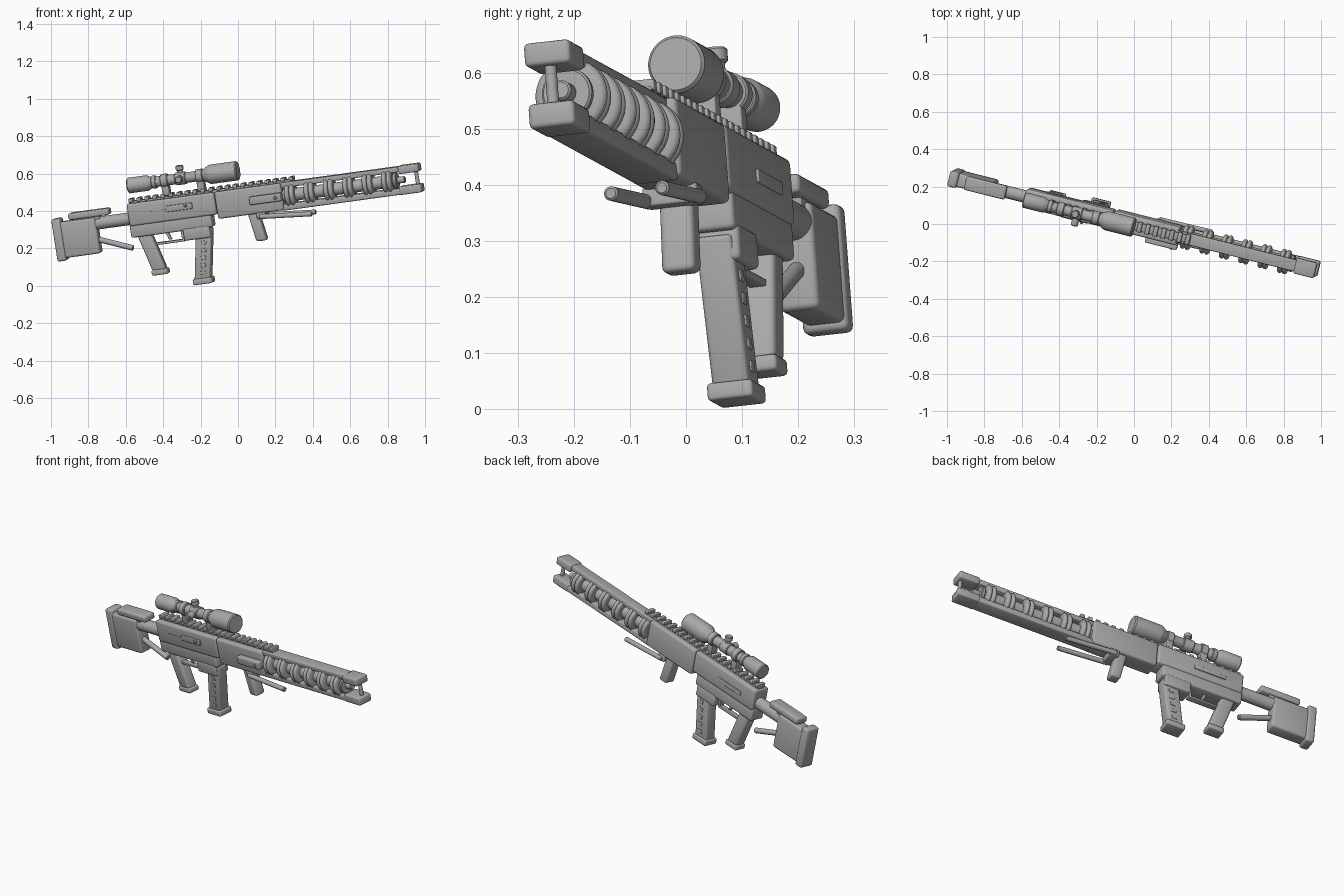
import bpy, bmesh, math
from mathutils import Matrix, Vector

cube = bpy.data.objects.get("Cube")
if cube:
    bpy.data.objects.remove(cube, do_unlink=True)

# The model is laid out along its own axis, then tilted into place
AXIS = Vector((0.9617, -0.2404, 0.1317)).normalized()
UP = Vector((-0.1534, -0.0739, 0.9854))
SIDE = UP.cross(AXIS).normalized()
UP = AXIS.cross(SIDE)
FRAME = Matrix((AXIS, SIDE, UP)).transposed().to_4x4()
FRAME.translation = (0, 0, 0.45)

metal = bpy.data.materials.new("matte_grey")
metal.use_nodes = True
GREY = (0.4, 0.4, 0.4, 1)
metal.diffuse_color = GREY
metal.node_tree.nodes["Principled BSDF"].inputs["Base Color"].default_value = GREY


def finish(name, bm):
    mesh = bpy.data.meshes.new(name)
    bmesh.ops.recalc_face_normals(bm, faces=bm.faces)
    bm.to_mesh(mesh)
    bm.free()
    mesh.transform(FRAME)
    mesh.materials.append(metal)
    mesh.shade_smooth()
    mesh.set_sharp_from_angle(angle=math.radians(35))
    obj = bpy.data.objects.new(name, mesh)
    bpy.context.collection.objects.link(obj)
    return obj


def box(name, x, y, z, bevel=0.008, lean=0.0):
    """Rounded box from x, y, z ranges; lean shifts its bottom along x."""
    bm = bmesh.new()
    bmesh.ops.create_cube(bm, size=1)
    for v in bm.verts:
        bottom = v.co.z < 0
        v.co = [r[0] if c < 0 else r[1] for c, r in zip(v.co, (x, y, z))]
        if bottom:
            v.co.x += lean
    if bevel:
        bmesh.ops.bevel(bm, geom=bm.edges[:], offset=bevel, segments=3,
                        profile=0.5, affect='EDGES')
    return finish(name, bm)


def wide(name, x, width, z, bevel=0.008, lean=0.0):
    return box(name, x, (-width / 2, width / 2), z, bevel, lean)


def lathe(name, profile, start, direction=(1, 0, 0), sides=40):
    """Revolve (distance, radius) points about a line."""
    turn = Vector(direction).to_track_quat('Z', 'Y').to_matrix().to_4x4()
    place = Matrix.Translation(start) @ turn
    bm = bmesh.new()
    rings = []
    for d, r in profile:
        rings.append([bm.verts.new(place @ Vector((
            r * math.cos(math.tau * i / sides), r * math.sin(math.tau * i / sides), d)))
            for i in range(sides)])
    for a, b in zip(rings, rings[1:]):
        for i in range(sides):
            j = (i + 1) % sides
            bm.faces.new((a[i], a[j], b[j], b[i]))
    bm.faces.new(rings[0])
    bm.faces.new(rings[-1])
    return finish(name, bm)


def rod(name, start, end, radius, edge=0.004, sides=28):
    line = Vector(end) - Vector(start)
    n = line.length
    return lathe(name, [(0, radius - edge), (edge, radius), (n - edge, radius),
                        (n, radius - edge)], start, line, sides)


# Stock
wide("butt_plate", (-1.025, -0.975), 0.085, (-0.186, 0.043), 0.012)
wide("stock_body", (-0.985, -0.785), 0.074, (-0.172, 0.022), 0.012)
wide("cheek_rest", (-0.93, -0.705), 0.075, (0.026, 0.062), 0.01)
wide("cheek_support", (-0.9, -0.76), 0.05, (0.01, 0.04), 0.003)
rod("stock_tube", (-0.82, 0, -0.012), (-0.59, 0, -0.012), 0.034)
rod("stock_strut", (-0.82, 0, -0.088), (-0.608, 0, -0.171), 0.015)

# Receiver
wide("upper_receiver", (-0.6, -0.115), 0.1, (-0.05, 0.071), 0.012)
wide("lower_receiver", (-0.602, -0.15), 0.088, (-0.113, -0.04), 0.01)
wide("magazine_well", (-0.315, -0.168), 0.092, (-0.167, -0.1), 0.01)
box("ejection_cover", (-0.39, -0.24), (-0.056, -0.04), (0, 0.034), 0.004)
box("ejection_groove", (-0.5, -0.38), (-0.052, -0.04), (0.004, 0.016), 0)
rod("bolt_handle", (-0.275, -0.04, 0.022), (-0.275, -0.066, 0.022), 0.009)
box("left_cover", (-0.5, -0.32), (0.04, 0.055), (-0.008, 0.016), 0.003)

# Grip and trigger
wide("pistol_grip", (-0.573, -0.497), 0.062, (-0.306, -0.1), 0.012, 0.055)
wide("grip_cap", (-0.524, -0.436), 0.068, (-0.33, -0.3), 0.008)
wide("trigger_guard", (-0.5, -0.318), 0.032, (-0.171, -0.158), 0.003)
wide("guard_front", (-0.333, -0.318), 0.032, (-0.168, -0.1), 0.003)
wide("trigger", (-0.425, -0.408), 0.016, (-0.152, -0.1), 0.003, 0.02)

# Magazine with side windows
wide("magazine", (-0.247, -0.16), 0.068, (-0.388, -0.12), 0.009, -0.05)
wide("magazine_base", (-0.305, -0.2), 0.084, (-0.41, -0.378), 0.007)
for i in range(5):
    z = -0.19 - 0.04 * i
    x = -0.212 - 0.0075 * i
    for side in (-1, 1):
        y = sorted((side * 0.03, side * 0.037))
        box("magazine_window", (x - 0.014, x + 0.014), y, (z - 0.01, z + 0.01), 0.002)

# Handguard, foregrip and folded legs
wide("handguard", (-0.112, 0.255), 0.1, (-0.075, 0.071), 0.012)
box("side_latch", (0.08, 0.255), (-0.08, -0.04), (-0.022, 0.022), 0.007)
rod("latch_pin", (0.225, -0.07, 0), (0.225, -0.084, 0), 0.01)
wide("foregrip", (0.047, 0.105), 0.062, (-0.224, -0.065), 0.012, 0.025)
wide("leg_hinge", (0.1, 0.15), 0.1, (-0.105, -0.07), 0.005)
for side in (-1, 1):
    rod("folded_leg", (0.115, side * 0.047, -0.092), (0.405, side * 0.047, -0.115), 0.013)

# Barrel beams, core and coils
wide("upper_beam", (0.24, 0.93), 0.064, (0.042, 0.071), 0.006)
wide("lower_beam", (0.24, 0.93), 0.082, (-0.079, -0.045), 0.008)
MID = -0.003
rod("barrel", (0.2, 0, MID), (0.885, 0, MID), 0.034)
rod("barrel_tip", (0.88, 0, MID), (0.93, 0, MID), 0.018)
rod("barrel_collar", (0.868, 0, MID), (0.888, 0, MID), 0.046)


def coil_profile():
    """Two rounded ridges separated by a groove."""
    points = [(-0.027, 0.036)]
    for centre in (-0.013, 0.013):
        for k in range(9):
            a = math.pi * k / 8
            points.append((centre - 0.0125 * math.cos(a), 0.053 + 0.013 * math.sin(a)))
    return points + [(0.027, 0.036)]


for i in range(6):
    lathe("barrel_coil", coil_profile(), (0.296 + 0.108 * i, 0, MID))

# Muzzle
wide("upper_muzzle_block", (0.905, 1.018), 0.085, (0.031, 0.074), 0.009)
wide("lower_muzzle_block", (0.895, 1.018), 0.085, (-0.081, -0.036), 0.009)
rod("muzzle_post", (0.995, 0, -0.05), (0.995, 0, 0.05), 0.0105)

# Top rail
wide("rail_base", (-0.59, 0.325), 0.044, (0.06, 0.082), 0.002)
for i in range(21):
    x = -0.59 + 0.0445 * i
    wide("rail_tooth", (x, x + 0.024), 0.056, (0.076, 0.096), 0.004)

# Scope
AIM = 0.165
lathe("scope_body", [
    (-0.585, 0.037), (-0.58, 0.042), (-0.475, 0.042), (-0.465, 0.036), (-0.45, 0.028),
    (-0.17, 0.028), (-0.145, 0.042), (-0.132, 0.05), (-0.122, 0.052), (0.02, 0.052),
    (0.026, 0.047)], (0, 0, AIM))
rod("focus_ring", (-0.452, 0, AIM), (-0.425, 0, AIM), 0.035)
rod("turret_collar", (-0.32, 0, AIM), (-0.26, 0, AIM), 0.034)
for x in (-0.38, -0.185):
    rod("scope_ring", (x - 0.02, 0, AIM), (x + 0.02, 0, AIM), 0.037)
    wide("scope_mount", (x - 0.02, x + 0.02), 0.044, (0.085, 0.15), 0.004)
rod("top_turret", (-0.29, 0, AIM), (-0.29, 0, 0.213), 0.015)
rod("top_turret_cap", (-0.29, 0, 0.208), (-0.29, 0, 0.236), 0.021)
rod("side_turret", (-0.29, 0, AIM), (-0.29, -0.07, AIM), 0.019)
